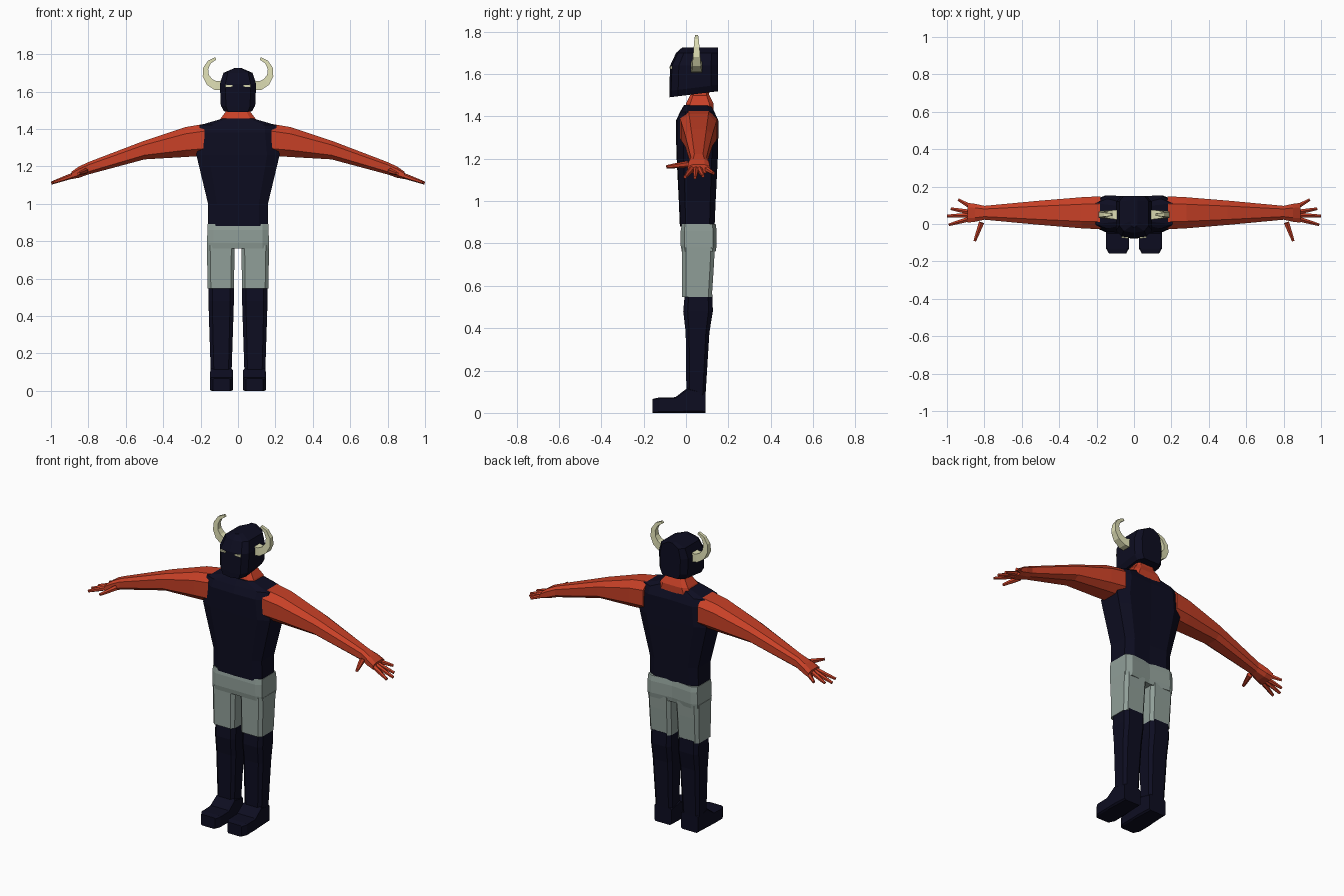
import bpy, bmesh, math
from mathutils import Vector

cube = bpy.data.objects.get("Cube")
if cube:
    bpy.data.objects.remove(cube, do_unlink=True)


def material(name, red, green, blue):
    mat = bpy.data.materials.new(name)
    mat.use_nodes = True
    colour = (red, green, blue, 1)
    mat.diffuse_color = colour
    shader = mat.node_tree.nodes["Principled BSDF"]
    shader.inputs["Base Color"].default_value = colour
    return mat


navy = material("dark navy", 0.004, 0.004, 0.015)
skin = material("orange red skin", 0.58, 0.052, 0.02)
grey = material("grey green cloth", 0.28, 0.345, 0.315)
bone = material("pale bone", 0.72, 0.72, 0.45)


def build(name, rings, mat, mirror):
    """Skin a list of equal rings of points into a capped, flat shaded solid."""
    bm = bmesh.new()
    loops = [[bm.verts.new(point) for point in ring] for ring in rings]
    for lower, upper in zip(loops, loops[1:]):
        for i in range(len(lower)):
            bm.faces.new((lower[i - 1], lower[i], upper[i], upper[i - 1]))
    bm.faces.new(loops[0])
    bm.faces.new(loops[-1])
    bmesh.ops.recalc_face_normals(bm, faces=bm.faces)
    mesh = bpy.data.meshes.new(name)
    bm.to_mesh(mesh)
    bm.free()
    mesh.materials.append(mat)
    obj = bpy.data.objects.new(name, mesh)
    bpy.context.collection.objects.link(obj)
    if mirror:
        obj.modifiers.new("Mirror", "MIRROR").use_mirror_merge = False
    return obj


def loft(name, axis, centre, sections, mat, mirror=False, chamfer=0.3, front=0, back=0):
    """Chamfered boxes along an axis, each given as (position, half a, half b).
    The centre rule maps position and half b to the middle of the section;
    front and back push out the middle of the low and high b sides."""
    rings = []
    for pos, half_a, half_b in sections:
        mid_a, mid_b = centre(pos, half_b)
        cut = 1 - chamfer
        side = [(cut, -1), (1, -cut), (1, cut), (cut, 1)]
        outline = [(0, -1 - front / half_b), *side, (0, 1 + back / half_b)]
        outline += [(-a, b) for a, b in reversed(side)]
        ring = []
        for a, b in outline:
            point = [mid_a + a * half_a, mid_b + b * half_b]
            point.insert("xyz".index(axis), pos)
            ring.append(point)
        rings.append(ring)
    return build(name, rings, mat, mirror)


def tube(name, path, start, end, sides, reference, mat):
    """Mirrored tube along a path, its half width going from start to end."""
    rings = []
    last = len(path) - 1
    for i, point in enumerate(path):
        tangent = (path[min(i + 1, last)] - path[max(i - 1, 0)]).normalized()
        across = tangent.cross(reference).normalized()
        over = across.cross(tangent)
        half = start + (end - start) * i / last
        radius = half / math.cos(math.pi / sides)
        turns = [math.tau * (k + 0.5) / sides for k in range(sides)]
        rings.append([point + radius * (across * math.cos(t) + over * math.sin(t))
                      for t in turns])
    return build(name, rings, mat, True)


# Vest, with a shallow groove down the back
loft("vest", "z", lambda z, h: (0, 0.055), [
    (0.88, 0.16, 0.08),
    (1, 0.16, 0.085),
    (1.2, 0.208, 0.095),
    (1.26, 0.222, 0.097),
    (1.38, 0.207, 0.098),
    (1.42, 0.205, 0.08),
    (1.455, 0.085, 0.06)], navy, front=0.004, back=-0.006)

# Neck
loft("neck", "z", lambda z, h: (0, 0.065), [
    (1.42, 0.11, 0.065),
    (1.46, 0.09, 0.065),
    (1.5, 0.06, 0.045),
    (1.55, 0.06, 0.04)], skin)

# Helmet with an upright back, a pointed face and a tilted lower rim
helmet = loft("helmet", "z", lambda z, h: (0, 0.15 - h), [
    (1.49, 0.075, 0.11),
    (1.52, 0.092, 0.11),
    (1.64, 0.097, 0.108),
    (1.7, 0.078, 0.094),
    (1.725, 0.02, 0.08)], navy, front=0.009)
for vert in helmet.data.vertices:
    if vert.co.z < 1.53:
        vert.co.z += (vert.co.y + 0.08) / 8

# Eye slits lying on the slanted face
loft("eye_slits", "x", lambda x, h: (x / 8 - 0.078, 1.63), [
    (0.03, 0.004, 0.004),
    (0.067, 0.004, 0.007)], bone, True, chamfer=0.05)

# Horns, each following an arc
arc = [math.radians(angle) for angle in range(-105, 85, 30)]
horn_path = [Vector((0.1 + 0.075 * math.cos(t), 0.05, 1.705 + 0.075 * math.sin(t)))
             for t in arc]
tube("horns", horn_path, 0.027, 0.007, 4, Vector((0, 1, 0)), bone)

# Arms with palms, drooping along a parabola
loft("arms", "x", lambda x, h: (0.06, 1.35 - x * x / 4), [
    (0.18, 0.088, 0.085),
    (0.28, 0.083, 0.08),
    (0.5, 0.065, 0.05),
    (0.8, 0.037, 0.033),
    (0.85, 0.048, 0.03),
    (0.89, 0.053, 0.02)], skin, True, chamfer=0.45)

# Fingers and thumbs, fanned out from the wrist by angle and reach
fan = {"little_fingers": (30, 0.16), "ring_fingers": (10, 0.18),
       "middle_fingers": (-2, 0.198), "index_fingers": (-16, 0.196),
       "thumbs": (-70, 0.15)}
for name, (angle, reach) in fan.items():
    turn = math.radians(angle)
    aim = Vector((math.cos(turn), math.sin(turn), -0.35 * math.cos(turn)))
    wrist = Vector((0.8, 0.05, 1.18))
    path = [wrist + aim * reach * part for part in (0.3, 0.7, 1)]
    tube(name, path, 0.014, 0.007, 6, Vector((0, 0, 1)), skin)

# Shorts: hips and two legs
loft("shorts_hips", "z", lambda z, h: (0, 0.06), [
    (0.762, 0.165, 0.08),
    (0.79, 0.165, 0.085),
    (0.86, 0.164, 0.085),
    (0.892, 0.162, 0.08)], grey, chamfer=0.2, back=-0.012)
loft("shorts_legs", "z", lambda z, h: (0.092, h - 0.018), [
    (0.548, 0.07, 0.07),
    (0.7, 0.073, 0.075),
    (0.78, 0.075, 0.077)], grey, True, chamfer=0.24)

# Boots: shafts with calves, and feet resting on the ground
loft("boot_shafts", "z", lambda z, h: (0.09, 0.045 + z / 40), [
    (0.08, 0.055, 0.045),
    (0.38, 0.065, 0.056),
    (0.48, 0.068, 0.07),
    (0.56, 0.068, 0.065)], navy, True)
loft("boot_feet", "y", lambda y, h: (0.088, h), [
    (0.093, 0.056, 0.05),
    (0.01, 0.06, 0.06),
    (-0.05, 0.062, 0.037),
    (-0.13, 0.062, 0.036),
    (-0.158, 0.046, 0.033)], navy, True, chamfer=0.15)
